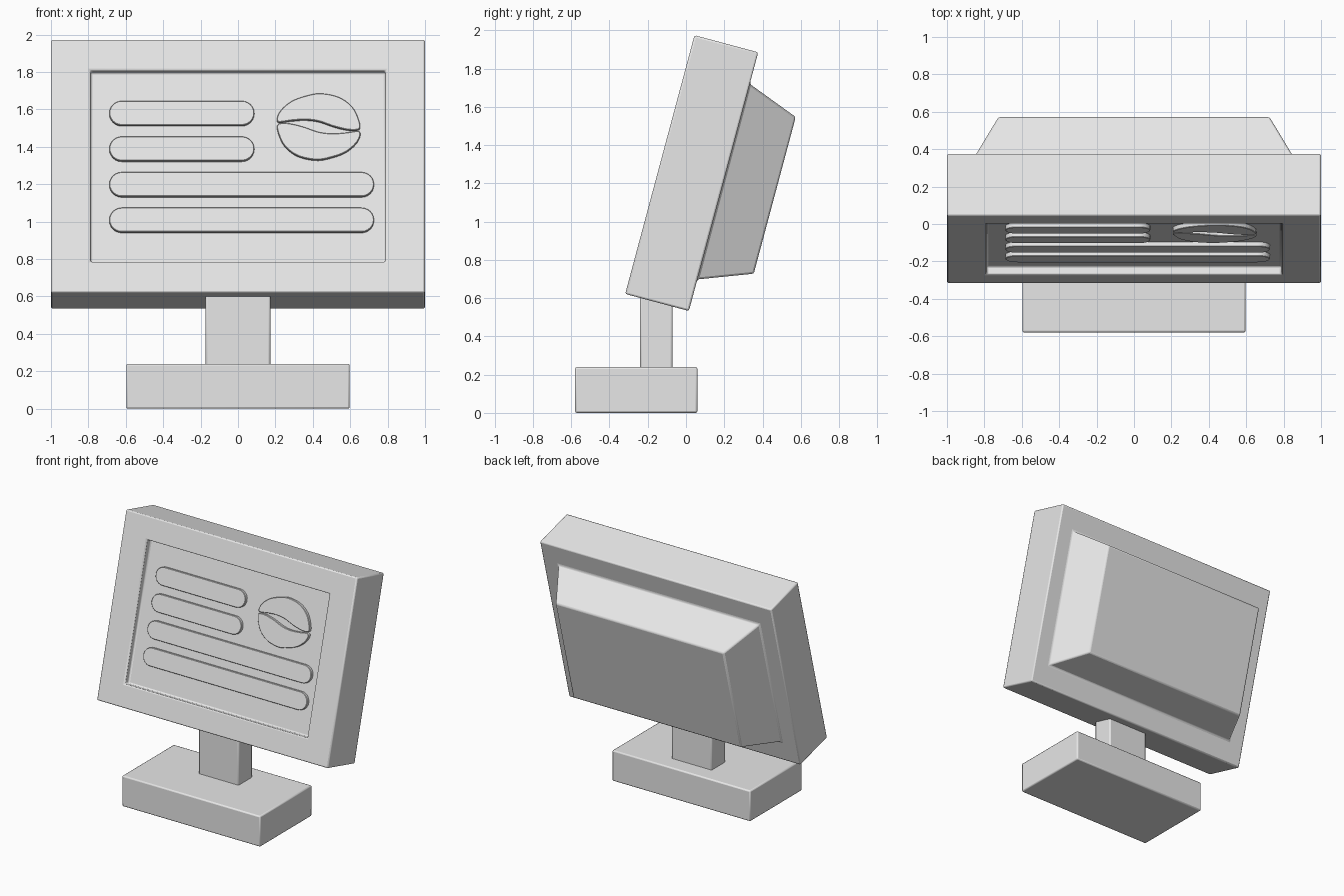
import bpy, bmesh, math
from mathutils import Matrix, Vector

cube = bpy.data.objects.get("Cube")
if cube:
    bpy.data.objects.remove(cube, do_unlink=True)

grey = bpy.data.materials.new("light_grey")
grey.use_nodes = True
grey.diffuse_color = (0.8, 0.8, 0.8, 1)
grey.node_tree.nodes["Principled BSDF"].inputs["Base Color"].default_value = (0.8, 0.8, 0.8, 1)

# Leaning frame of the screen: origin at the bottom front edge, y is depth, z runs up the panel
LEAN = Matrix.Translation((0, -0.318, 0.622)) @ Matrix.Rotation(math.radians(-15), 4, "X")
HEIGHT, DEPTH, RECESS = 1.4, 0.345, 0.05
MARGIN = 0.171


def finish(name, bm, matrix=Matrix(), bevel=0.01, segments=2):
    bmesh.ops.recalc_face_normals(bm, faces=bm.faces)
    mesh = bpy.data.meshes.new(name)
    bm.to_mesh(mesh)
    bm.free()
    mesh.materials.append(grey)
    obj = bpy.data.objects.new(name, mesh)
    bpy.context.collection.objects.link(obj)
    obj.matrix_world = matrix
    if bevel:
        mod = obj.modifiers.new("soft_edges", "BEVEL")
        mod.width, mod.segments, mod.limit_method = bevel, segments, "ANGLE"
    bpy.ops.object.select_all(action="DESELECT")
    obj.select_set(True)
    bpy.context.view_layer.objects.active = obj
    bpy.ops.object.shade_smooth_by_angle(angle=math.radians(50))
    return obj


def box(name, low, high):
    low, high = Vector(low), Vector(high)
    bm = bmesh.new()
    bmesh.ops.create_cube(bm, size=1)
    for v in bm.verts:
        v.co = (low + high) / 2 + v.co * (high - low)
    return finish(name, bm)


def ring(bm, x, low, high, y):
    return [bm.verts.new((sx, y, z)) for sx, z in ((-x, low), (x, low), (x, high), (-x, high))]


def plate(name, outline, x, up):
    """Raised shape standing on the recessed screen."""
    bm = bmesh.new()
    face = bm.faces.new([bm.verts.new((px, RECESS + 0.005, pz)) for px, pz in outline])
    new = bmesh.ops.extrude_face_region(bm, geom=[face])["geom"]
    bmesh.ops.translate(bm, vec=(0, -0.03, 0), verts=[g for g in new if isinstance(g, bmesh.types.BMVert)])
    return finish(name, bm, LEAN @ Matrix.Translation((x, 0, up)), 0.003, 1)


def pill(length, radius, steps=12):
    points = []
    for side in (1, -1):
        for i in range(steps + 1):
            a = math.pi * (i / steps - 0.5)
            points.append((side * (length / 2 - radius + radius * math.cos(a)), side * radius * math.sin(a)))
    return points


def smooth_loop(points, steps=5):
    """Closed Catmull-Rom curve through the points."""
    pts, out = [Vector(p) for p in points], []
    for i in range(len(pts)):
        a, b, c, d = (pts[(i + k) % len(pts)] for k in (-1, 0, 1, 2))
        for s in range(steps):
            t = s / steps
            out.append((2 * b + (c - a) * t + (2 * a - 5 * b + 4 * c - d) * t**2
                        + (3 * b - a - 3 * c + d) * t**3) / 2)
    return out


# Screen housing: loops lofted from the recessed screen around to the tapered back
bm = bmesh.new()
loops = [
    ring(bm, 0.788, MARGIN, HEIGHT - MARGIN, RECESS),
    ring(bm, 0.788, MARGIN, HEIGHT - MARGIN, 0),
    ring(bm, 1, 0, HEIGHT, 0),
    ring(bm, 1, 0, HEIGHT, DEPTH),
    ring(bm, 0.87, MARGIN, HEIGHT - MARGIN, DEPTH),
    ring(bm, 0.725, MARGIN + 0.105, HEIGHT - MARGIN - 0.105, 0.622),
]
for a, b in zip(loops, loops[1:]):
    for i in range(4):
        j = (i + 1) % 4
        bm.faces.new((a[i], a[j], b[j], b[i]))
bm.faces.new(loops[0])
bm.faces.new(loops[-1])
finish("screen_housing", bm, LEAN)

# Bars on the screen, from the top down
for n, length in enumerate((0.775, 0.775, 1.415, 1.415)):
    plate(f"screen_bar_{n + 1}", pill(length, 0.067), length / 2 - 0.688, 1.0 - n * 0.197)

# Bean icon: one half outline, turned around for the other half
half = [(-.219, .028), (-.207, .083), (-.145, .14), (-.06, .172), (.016, .183), (.112, .161),
        (.182, .106), (.217, .03), (.217, -.012), (.166, -.018), (.086, 0), (0, .03),
        (-.075, .039), (-.145, .034)]
for name, turn in (("upper", 1), ("lower", -1)):
    plate(f"bean_{name}_half", [p * turn for p in smooth_loop(half)], 0.431, 0.925)

# Stand
box("neck", (-0.173, -0.24, 0.2), (0.173, -0.07, 0.68))
box("base", (-0.597, -0.58, 0), (0.597, 0.06, 0.24))
